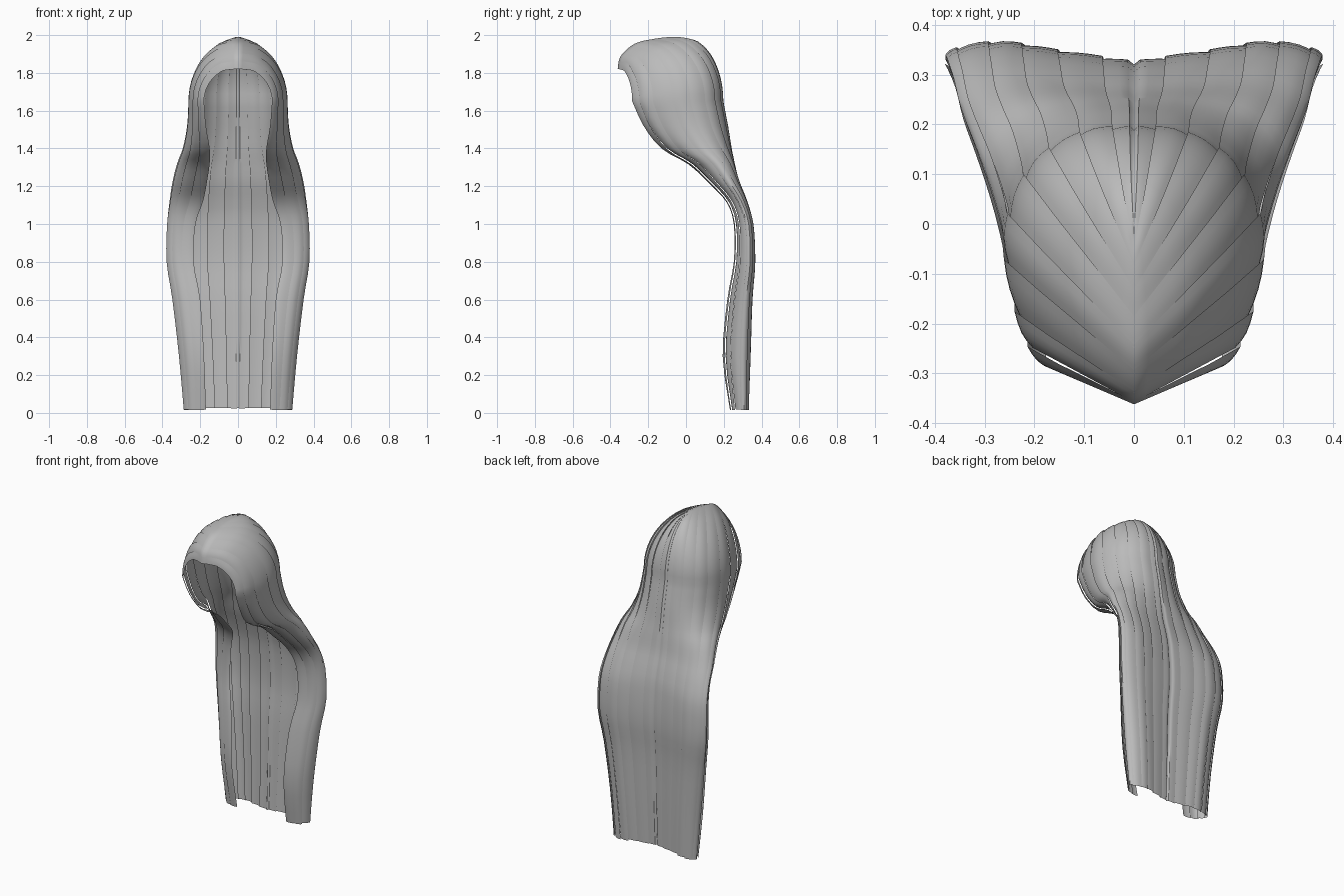
import bpy, bmesh, math, random
from mathutils import Vector

if "Cube" in bpy.data.objects:
    bpy.data.objects.remove(bpy.data.objects["Cube"])
random.seed(4)

grey = bpy.data.materials.new("hair grey")
grey.use_nodes = True
grey.diffuse_color = (0.5, 0.5, 0.5, 1)
grey.node_tree.nodes["Principled BSDF"].inputs["Base Color"].default_value = (0.5, 0.5, 0.5, 1)

# Level cross-sections: height, front edge y, back y, half width, front edge x
ROWS = [(0.02, .235, .325, .28, .17), (0.3, .195, .335, .305, .18),
        (0.6, .22, .345, .34, .2), (0.8, .255, .36, .37, .235),
        (1.0, .255, .35, .368, .225), (1.12, .215, .32, .355, .185),
        (1.22, .12, .285, .34, .165), (1.32, .01, .26, .315, .15),
        (1.4, -.13, .24, .285, .15), (1.52, -.225, .215, .262, .17),
        (1.65, -.285, .19, .255, .18)]
# Parting line from brow to crown: y, z
PART = [(-.362, 1.83), (-.345, 1.9), (-.27, 1.965), (-.17, 1.99), (-.08, 2.0), (-.03, 1.995)]
STEPS, CAP = 30, 14
PANELS = 9


def spline(points, t):
    """Catmull-Rom through points, t from 0 to 1."""
    n = len(points) - 1
    f = min(max(t, 0), 1) * n
    i = min(int(f), n - 1)
    f -= i
    a, b, c, d = (Vector(points[min(max(k, 0), n)]) for k in range(i - 1, i + 3))
    return 0.5 * (2 * b + (c - a) * f + (2 * a - 5 * b + 4 * c - d) * f * f
                  + (3 * b - a - 3 * c + d) * f ** 3)


def section(row, u):
    """Half of an open C: u = 0 at the front edge, 1 at the back centre."""
    z, front, back, w, edge = row
    d = back - front
    head = [(edge, front), (edge + .6 * (w - edge), front + .18 * d), (w, front + .55 * d),
            (.8 * w, front + .84 * d), (.4 * w, back - .02 * d), (0, back)]
    drape = [(edge, front), (edge + .7 * (w - edge), front + .25 * d), (w, front + .78 * d),
             (.74 * w, back), (.4 * w, back - .018), (0, back - .04)]
    s = min(max((1.5 - z) / .5, 0), 1)
    x, y = spline([Vector(h).lerp(Vector(p), s) for h, p in zip(head, drape)], u)
    return Vector((x, y, z))


def surface(u, v):
    """v from 0 at the hem to 1 at the cheek, then to 2 at the parting."""
    if v <= 1:
        return section(spline(ROWS, v), u)
    side = section(ROWS[-1], u)
    py, pz = spline(PART, u)
    a = (v - 1) * math.pi / 2
    c, s = math.cos(a), math.sin(a)
    dip = .01 * max(0, s - .9) / .1
    return Vector((side.x * c, py + (side.y - py) * c, side.z + (pz - side.z) * s - dip))


def normal(u, v):
    e = .01
    u, v = min(max(u, e), 1 - e), min(max(v, e), 2 - 3 * e)
    du = surface(u + e, v) - surface(u - e, v)
    dv = surface(u, v + e) - surface(u, v - e)
    return dv.cross(du).normalized()


def lock(name, u0, u1, hem):
    """One lock: a strip whose rear edge laps over the next one."""
    bm = bmesh.new()
    grid = []
    for j in range(STEPS + CAP + 1):
        v = j / STEPS if j <= STEPS else 1 + (j - STEPS) / CAP
        line = []
        for k in range(5):
            u = u0 + (u1 - u0) * k / 4
            p = surface(u, v)
            fade = min(1, (2 - v) * 2)
            lift = (.008 * k / 4 + .003 * math.sin(math.pi * k / 4)) * fade
            if u < 1:
                p -= normal(u, v) * lift * (-1 if OUT else 1)
            if j == 0:
                p.z += hem
            p.x = max(p.x, 0)
            line.append(bm.verts.new(p))
        grid.append(line)
    for r0, r1 in zip(grid, grid[1:]):
        for k in range(4):
            bm.faces.new((r0[k], r0[k + 1], r1[k + 1], r1[k]))
    bmesh.ops.remove_doubles(bm, verts=bm.verts, dist=.0003)
    mesh = bpy.data.meshes.new(name)
    bm.to_mesh(mesh)
    bm.free()
    mesh.materials.append(grey)
    ob = bpy.data.objects.new(name, mesh)
    bpy.context.collection.objects.link(ob)
    # Matching lock on the other side
    mirror = ob.modifiers.new("Mirror", 'MIRROR')
    mirror.merge_threshold = .0005
    bpy.ops.object.select_all(action='DESELECT')
    ob.select_set(True)
    bpy.context.view_layer.objects.active = ob
    bpy.ops.object.shade_smooth_by_angle(angle=math.radians(40))


# Which way the surface normal points at the side of the head
OUT = normal(.45, .9).x > 0

# Locks from the face edge round to the centre back
for i in range(PANELS):
    u0, u1 = i / PANELS, min(1, (i + 1.12) / PANELS)
    lock(f"hair_lock_{i + 1}", u0, u1, random.uniform(-.006, .008))
